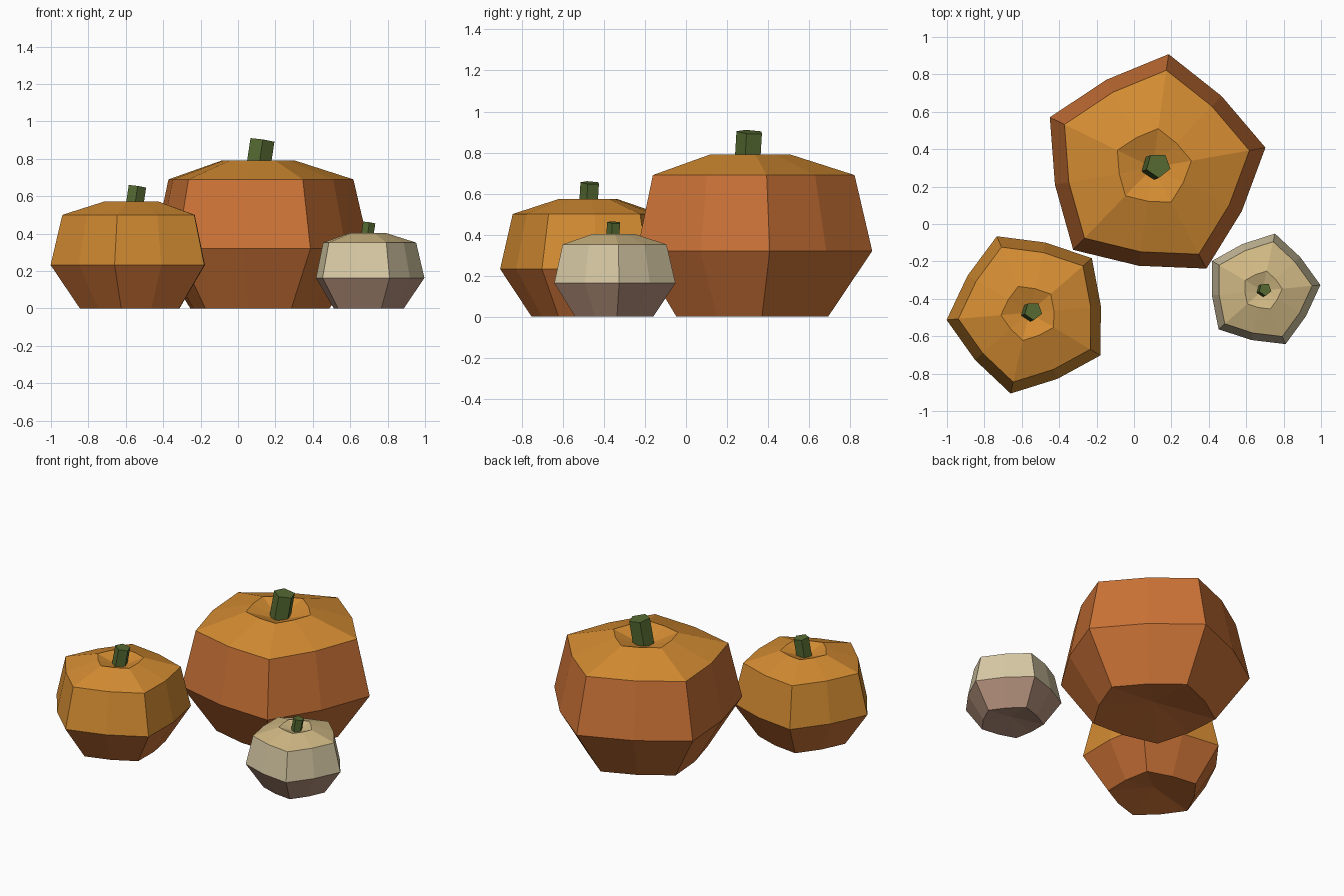
import bpy, bmesh, math
from mathutils import Vector, Matrix

if "Cube" in bpy.data.objects:
    bpy.data.objects.remove(bpy.data.objects["Cube"])


def material(name, srgb):
    m = bpy.data.materials.new(name)
    m.diffuse_color = [(c / 255 / 12.92 if c < 11 else ((c / 255 + 0.055) / 1.055) ** 2.4) for c in srgb] + [1]
    m.use_nodes = True
    m.node_tree.nodes["Principled BSDF"].inputs["Base Color"].default_value = m.diffuse_color
    return m


gold = material("gold skin", (212, 140, 50))
orange = material("orange skin", (202, 114, 54))
tan = material("tan skin", (208, 184, 132))
cream = material("cream skin", (214, 200, 164))
mauve = material("brown pink skin", (178, 143, 122))
green = material("stem green", (86, 106, 50))

# profile of the largest body: (corner radius, height)
PROFILE = [(0.395, 0), (0.612, 0.32), (0.525, 0.69), (0.21, 0.79)]
VALLEY = 0.867  # radius of the side middles against the five corners


def finish(bm, name, mats):
    bmesh.ops.recalc_face_normals(bm, faces=bm.faces)
    me = bpy.data.meshes.new(name)
    bm.to_mesh(me)
    bm.free()
    for m in mats:
        me.materials.append(m)
    ob = bpy.data.objects.new(name, me)
    bpy.context.collection.objects.link(ob)


def pumpkin(label, x, y, s, turn, top, side, low):
    # five-cornered body with dimpled top and bottom
    bm = bmesh.new()
    rings = []
    for r, z in PROFILE:
        ring = []
        for i in range(10):
            a = math.radians(turn + 36 * i)
            q = r * s * (VALLEY if i % 2 else 1)
            ring.append(bm.verts.new((x + q * math.cos(a), y + q * math.sin(a), z * s)))
        rings.append(ring)
    bottom = bm.verts.new((x, y, 0.07 * s))
    dip = bm.verts.new((x, y, 0.72 * s))
    for i in range(10):
        j = (i + 1) % 10
        for k in range(3):
            f = bm.faces.new((rings[k][i], rings[k][j], rings[k + 1][j], rings[k + 1][i]))
            f.material_index = (2, 1, 0)[k]
        bm.faces.new((rings[3][i], rings[3][j], dip)).material_index = 0
        bm.faces.new((rings[0][j], rings[0][i], bottom)).material_index = 2
    finish(bm, label + "_pumpkin_body", [top, side, low])

    # leaning five-sided stem rising from the dimple
    bm = bmesh.new()
    base, tip = Vector((x, y, 0.70 * s)), Vector((x + 0.03 * s, y + 0.012 * s, 0.90 * s))
    axis = tip - base
    rot = Vector((0, 0, 1)).rotation_difference(axis).to_matrix().to_4x4()
    bmesh.ops.create_cone(bm, cap_ends=True, segments=5, radius1=0.068 * s, radius2=0.068 * s, depth=axis.length)
    # first cone corner lies on +y
    spin = Matrix.Rotation(math.radians(-34), 4, 'Z')
    bm.transform(Matrix.Translation((base + tip) / 2) @ rot @ spin)
    finish(bm, label + "_pumpkin_stem", [green])


pumpkin("large", 0.10, 0.302, 1.0, 10, gold, orange, orange)
pumpkin("medium", -0.56, -0.474, 0.725, 41, gold, gold, orange)
pumpkin("small", 0.686, -0.356, 0.51, 5.5, tan, cream, mauve)
